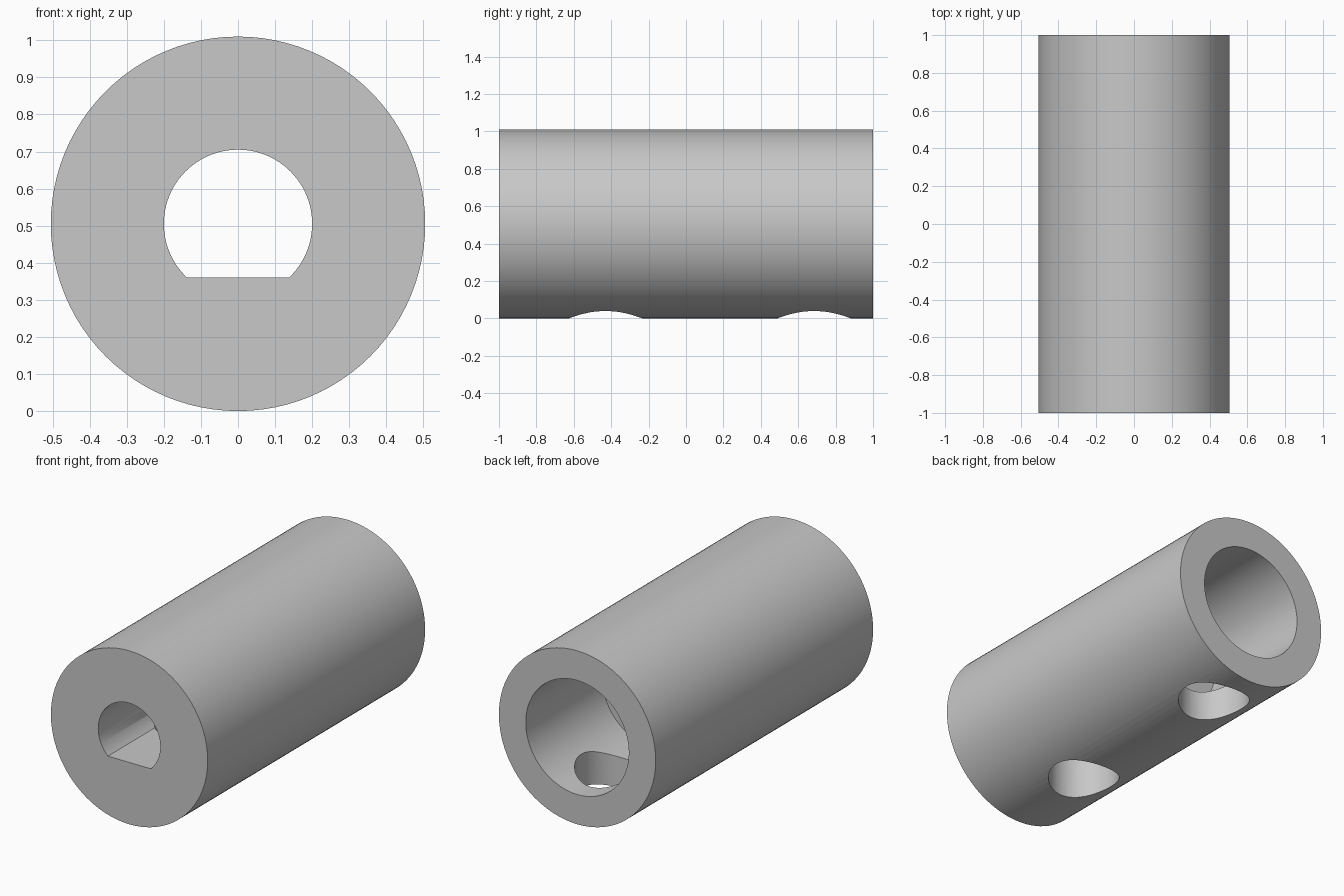
import bpy
import bmesh
from math import sin, cos, pi, asin
from mathutils import Vector

cube = bpy.data.objects.get("Cube")
if cube:
    bpy.data.objects.remove(cube, do_unlink=True)

RADIUS = 0.505        # outer radius, also the height of the axis
BORE = 0.2            # shaft bore
SOCKET = 0.332        # wide bore at the back
SCREW = 0.195         # screw holes underneath
FLAT = 0.145          # drop from axis to the flat of the shaft bore

grey = bpy.data.materials.new("plain_grey")
grey.use_nodes = True
colour = (0.58, 0.58, 0.58, 1)
grey.diffuse_color = colour
grey.node_tree.nodes["Principled BSDF"].inputs["Base Color"].default_value = colour


def arc(radius, start=0, end=2 * pi, steps=96, closed=True):
    count = steps if closed else steps + 1
    angles = [start + (end - start) * i / steps for i in range(count)]
    return [(radius * cos(a), radius * sin(a)) for a in angles]


def prism(name, outline, place, sweep):
    """Sweep a 2D outline, mapped into space by place, along a vector."""
    bm = bmesh.new()
    base = bm.faces.new([bm.verts.new(place(u, v)) for u, v in outline])
    swept = bmesh.ops.extrude_face_region(bm, geom=[base], use_keep_orig=True)
    moved = [g for g in swept["geom"] if isinstance(g, bmesh.types.BMVert)]
    bmesh.ops.translate(bm, verts=moved, vec=Vector(sweep))
    bmesh.ops.recalc_face_normals(bm, faces=bm.faces)
    mesh = bpy.data.meshes.new(name)
    bm.to_mesh(mesh)
    bm.free()
    mesh.materials.append(grey)
    obj = bpy.data.objects.new(name, mesh)
    bpy.context.collection.objects.link(obj)
    return obj


def along_axis(name, outline, y0, y1):
    return prism(name, outline, lambda u, v: (u, y0, RADIUS + v), (0, y1 - y0, 0))


# Coupling body
body = along_axis("coupling_sleeve", arc(RADIUS), -1, 1)

# Flat-sided shaft bore, and the round socket at the back
corner = asin(FLAT / BORE)
d_outline = arc(BORE, -corner, pi + corner, 72, closed=False)
cutters = [
    along_axis("shaft_bore_cutter", d_outline, -1.1, 0.5),
    along_axis("socket_cutter", arc(SOCKET), 0.3, 1.1),
]

# Screw holes from below, ending inside the bores
for label, y in (("front", -0.43), ("back", 0.685)):
    cutters.append(prism(label + "_screw_cutter", arc(SCREW, steps=64),
                         lambda u, v: (u, y + v, -0.1), (0, 0, 0.59)))

# Cut the body and remove the cutters
bpy.ops.object.select_all(action='DESELECT')
bpy.context.view_layer.objects.active = body
body.select_set(True)
for cutter in cutters:
    cutter.hide_render = True
    mod = body.modifiers.new(cutter.name, 'BOOLEAN')
    mod.operation = 'DIFFERENCE'
    mod.solver = 'EXACT'
    mod.object = cutter
    bpy.ops.object.modifier_apply(modifier=mod.name)
    bpy.data.objects.remove(cutter, do_unlink=True)

bpy.ops.object.shade_smooth_by_angle(angle=pi / 6)
